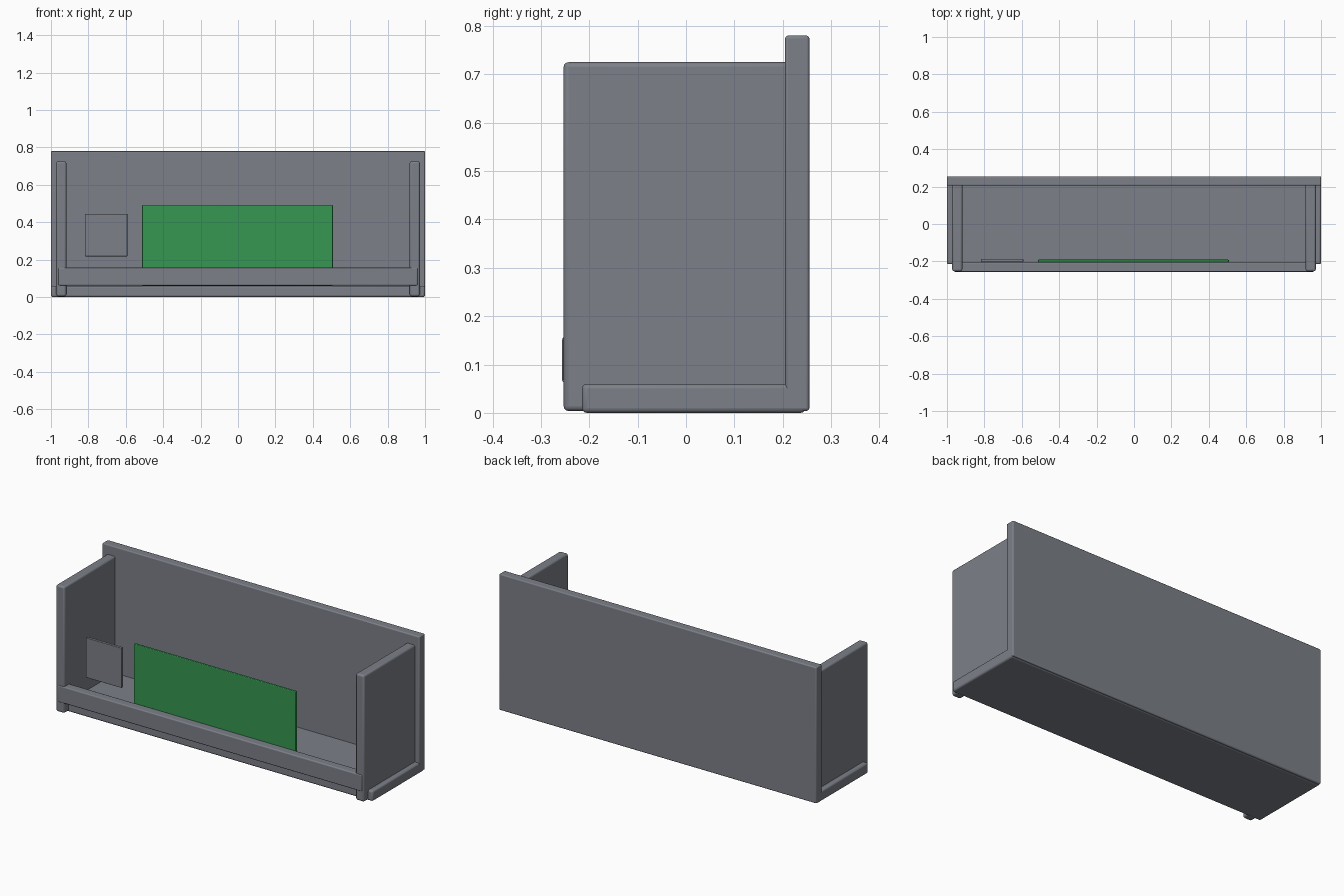
import bpy
from mathutils import Vector

cube = bpy.data.objects.get("Cube")
if cube:
    bpy.data.objects.remove(cube, do_unlink=True)


def material(name, colour):
    mat = bpy.data.materials.new(name)
    mat.use_nodes = True
    mat.diffuse_color = (*colour, 1)
    bsdf = next(n for n in mat.node_tree.nodes if n.type == "BSDF_PRINCIPLED")
    bsdf.inputs["Base Color"].default_value = (*colour, 1)
    return mat


def board(name, low, high, mat, edge=0.01):
    """Box between two corners, with rounded edges."""
    low, high = Vector(low), Vector(high)
    bpy.ops.mesh.primitive_cube_add(size=1, location=(low + high) / 2)
    obj = bpy.context.object
    obj.name = name
    obj.scale = high - low
    bpy.ops.object.transform_apply(location=False, rotation=False, scale=True)
    obj.data.materials.append(mat)
    bevel = obj.modifiers.new("rounded edges", "BEVEL")
    bevel.width = edge
    bevel.segments = 3
    bpy.ops.object.shade_smooth_by_angle()
    return obj


grey = material("grey", (0.20, 0.215, 0.245))
green = material("green", (0.035, 0.31, 0.085))

# Case: back, base and two inset sides
board("back_panel", (-1, 0.205, 0.004), (1, 0.255, 0.78), grey, 0.006)
board("base_panel", (-1, -0.215, 0), (1, 0.247, 0.06), grey)
for side, x in (("right", -0.945), ("left", 0.945)):
    board(side + "_side", (x - 0.027, -0.253, 0.004), (x + 0.027, 0.215, 0.725), grey)

# Low rail across the front
board("front_rail", (-0.96, -0.256, 0.062), (0.96, -0.206, 0.157), grey, 0.006)

# Upright plates behind the rail
board("display_board", (-0.513, -0.206, 0.06), (0.507, -0.191, 0.492), green, 0.004)
board("small_plate", (-0.818, -0.203, 0.218), (-0.592, -0.187, 0.445), grey, 0.002)
